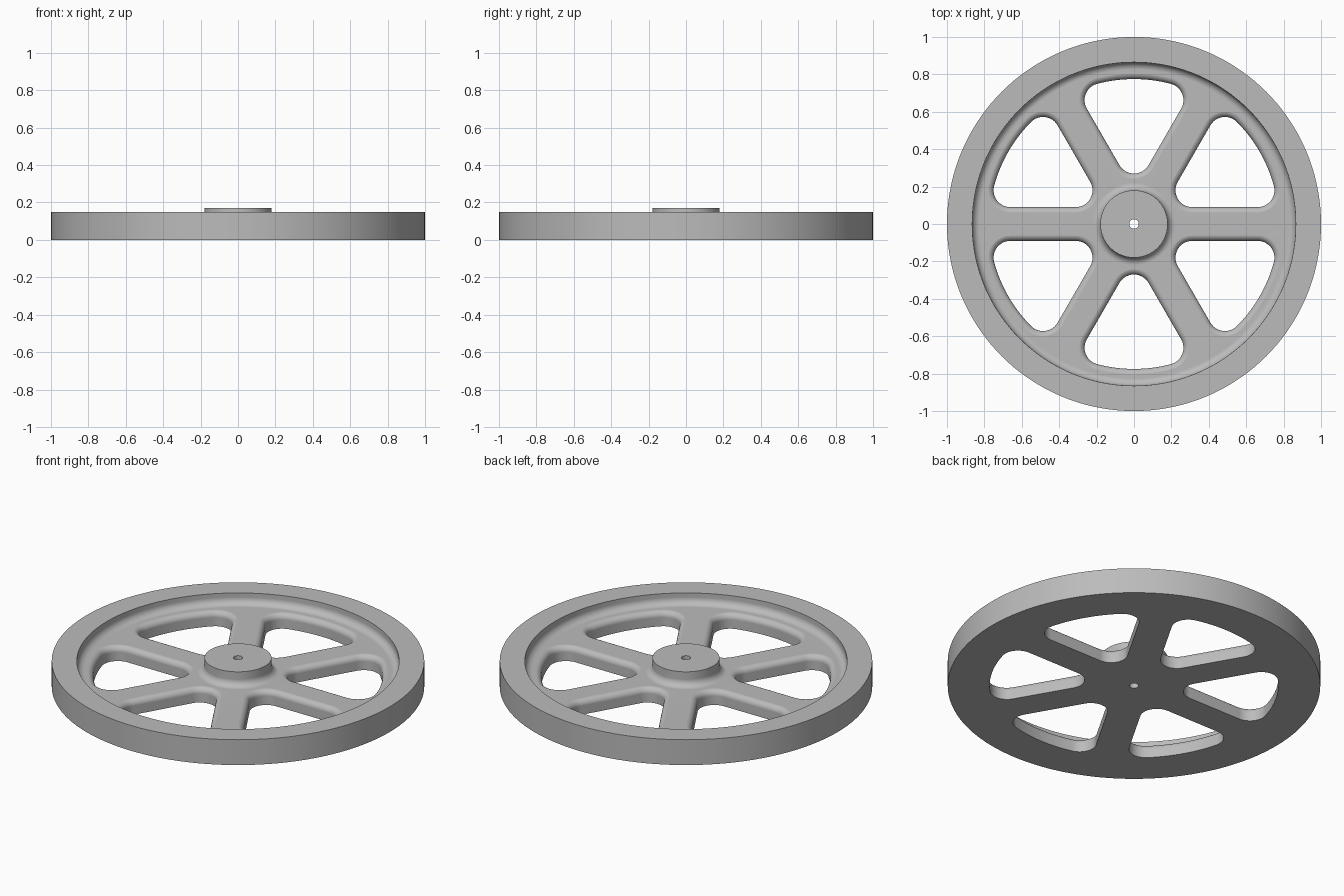
import bpy, bmesh
from math import sin, cos, pi, radians, degrees, asin

cube = bpy.data.objects.get("Cube")
if cube:
    bpy.data.objects.remove(cube, do_unlink=True)

# Main dimensions
RIM_R, RIM_IN, RIM_H = 1.0, 0.865, 0.15
HUB_R, HUB_H, BORE_R = 0.18, 0.17, 0.025
WEB_H, FILLET, ROUND = 0.085, 0.04, 0.033
SPOKE_HALF, WIN_OUT, CORNER = 0.09, 0.775, 0.09
SEGMENTS = 144

grey = bpy.data.materials.new("cast grey")
grey.use_nodes = True
colour = (0.5, 0.5, 0.5, 1)
grey.diffuse_color = colour
grey.node_tree.nodes["Principled BSDF"].inputs["Base Color"].default_value = colour


def arc(cx, cy, r, a0, a1, steps):
    """Points on a circular arc, angles in degrees."""
    angles = [radians(a0 + (a1 - a0) * i / steps) for i in range(steps + 1)]
    return [(cx + r * cos(a), cy + r * sin(a)) for a in angles]


def loft(bm, rings, close_rings):
    """Skin a list of closed vertex rings with quads."""
    loops = [[bm.verts.new(p) for p in ring] for ring in rings]
    n = len(loops[0])
    pairs = list(zip(loops, loops[1:]))
    if close_rings:
        pairs.append((loops[-1], loops[0]))
    for a, b in pairs:
        for i in range(n):
            j = (i + 1) % n
            bm.faces.new((a[i], a[j], b[j], b[i]))
    if not close_rings:
        bm.faces.new(loops[0])
        bm.faces.new(loops[-1])


def make_object(name, bm):
    bmesh.ops.recalc_face_normals(bm, faces=bm.faces)
    mesh = bpy.data.meshes.new(name)
    bm.to_mesh(mesh)
    bm.free()
    mesh.materials.append(grey)
    obj = bpy.data.objects.new(name, mesh)
    bpy.context.collection.objects.link(obj)
    return obj


# Turned body: bore, hub, web and rim in one revolved profile
top = WEB_H + FILLET
profile = [(BORE_R, 0), (BORE_R, HUB_H), (HUB_R, HUB_H)]
profile += arc(HUB_R + FILLET, top, FILLET, 180, 270, 8)
profile += arc(RIM_IN - FILLET, top, FILLET, 270, 360, 8)
profile += [(RIM_IN, RIM_H), (RIM_R, RIM_H), (RIM_R, 0)]
bm = bmesh.new()
turns = [2 * pi * i / SEGMENTS for i in range(SEGMENTS)]
loft(bm, [[(r * cos(a), r * sin(a), z) for a in turns] for r, z in profile], True)
wheel = make_object("flywheel", bm)


# Window outline between two spokes, grown outward by d
def window(d):
    r = CORNER + d
    reach = WIN_OUT - CORNER
    lean = 60 + degrees(asin((SPOKE_HALF + CORNER) / reach))
    cx, cy = reach * cos(radians(lean)), reach * sin(radians(lean))
    tip = (SPOKE_HALF + CORNER) / sin(radians(30))
    return (arc(cx, cy, r, -30, lean, 12)
            + arc(0, 0, WIN_OUT + d, lean, 180 - lean, 14)[1:-1]
            + arc(-cx, cy, r, 180 - lean, 210, 12)
            + arc(0, tip, r, 210, 330, 14))


# Six window cutters, flared near the top to round the spoke edges
levels = [(0, -0.1)]
for i in range(9):
    a = pi / 2 * i / 8
    levels.append((ROUND * (1 - cos(a)), WEB_H + 0.0005 - ROUND + ROUND * sin(a)))
levels.append((ROUND, 0.3))
bm = bmesh.new()
for k in range(6):
    c, s = cos(k * pi / 3), sin(k * pi / 3)
    loft(bm, [[(c * x - s * y, s * x + c * y, z) for x, y in window(d)]
              for d, z in levels], False)
cutter = make_object("window_cutter", bm)
cutter.hide_render = True

# Cut the windows
cut = wheel.modifiers.new("windows", 'BOOLEAN')
cut.operation = 'DIFFERENCE'
cut.solver = 'EXACT'
cut.object = cutter
bpy.ops.object.select_all(action='DESELECT')
wheel.select_set(True)
bpy.context.view_layer.objects.active = wheel
bpy.ops.object.modifier_apply(modifier=cut.name)
bpy.data.objects.remove(cutter, do_unlink=True)

# Smooth curved surfaces, keep machined edges crisp
bpy.ops.object.shade_smooth_by_angle(angle=radians(30))
weighted = wheel.modifiers.new("weighted normals", 'WEIGHTED_NORMAL')
weighted.keep_sharp = True
